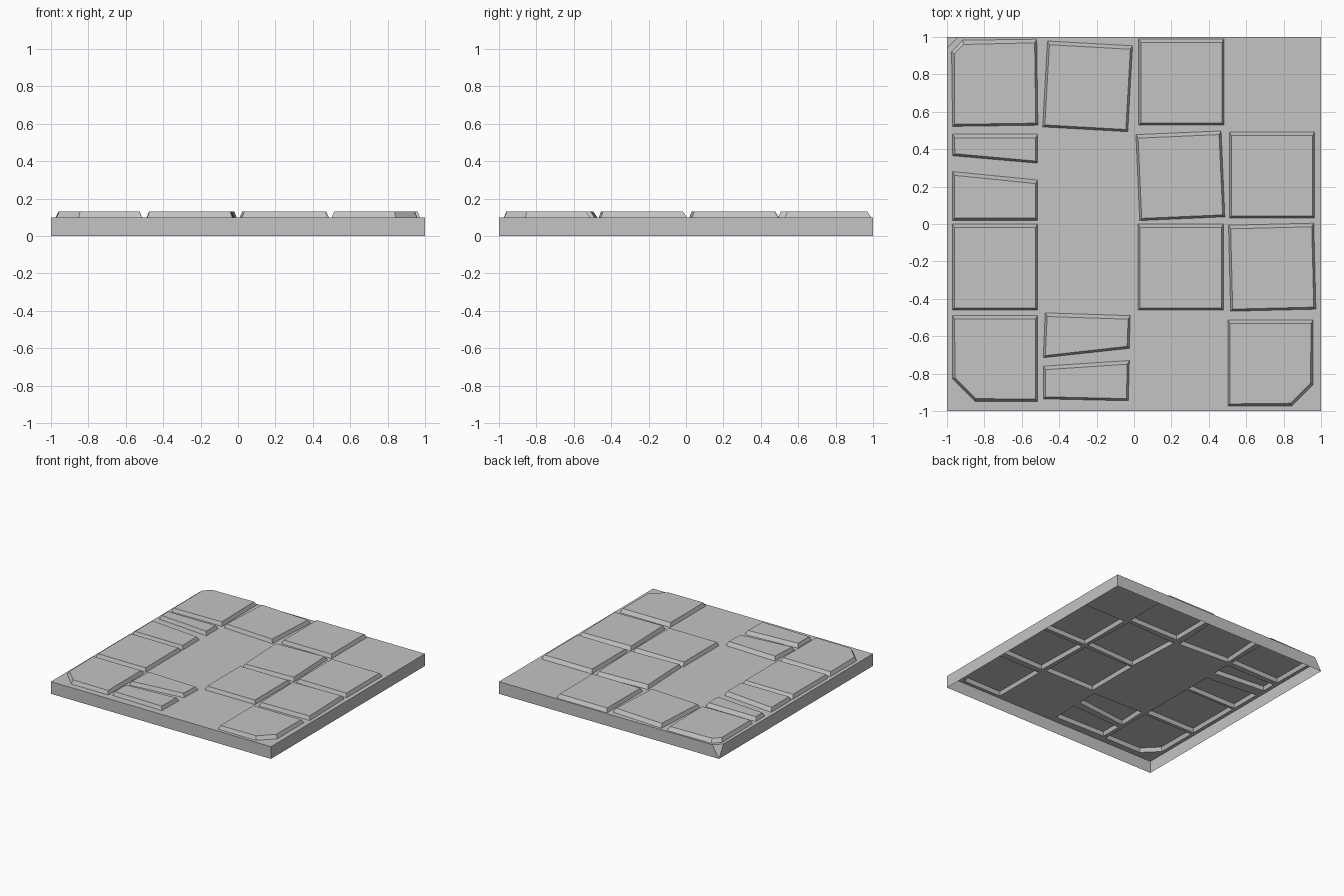
import bpy
import bmesh
from math import radians
from mathutils import Matrix, Vector

cube = bpy.data.objects.get("Cube")
if cube:
    bpy.data.objects.remove(cube, do_unlink=True)

stone = bpy.data.materials.new("stone grey")
stone.use_nodes = True
colour = (0.55, 0.55, 0.55, 1)
stone.diffuse_color = colour
stone.node_tree.nodes["Principled BSDF"].inputs["Base Color"].default_value = colour

BASE, RAISE, BEVEL = 0.1, 0.03, 0.016
HALF_X, HALF_Y = 0.228, 0.23
bm = bmesh.new()


def square(cx, cy, angle=0, cut_corner=None, cut=0):
    """Counter-clockwise outline of a square tile, optionally turned and with one corner cut."""
    corners = [Vector((sx * HALF_X, sy * HALF_Y))
               for sx, sy in ((-1, -1), (1, -1), (1, 1), (-1, 1))]
    outline = []
    for i, corner in enumerate(corners):
        if i == cut_corner:
            for other in (corners[i - 1], corners[(i + 1) % 4]):
                outline.append(corner + (other - corner).normalized() * cut)
        else:
            outline.append(corner)
    turn = Matrix.Rotation(radians(angle), 2)
    return [turn @ p + Vector((cx, cy)) for p in outline]


def add_tile(outline):
    """Raised tile with sloping sides, open underneath."""
    face = bm.faces.new([bm.verts.new((x, y, BASE)) for x, y in outline])
    face.normal_update()
    bmesh.ops.inset_individual(bm, faces=[face], thickness=BEVEL)
    middle = face.calc_center_median().y
    for v in face.verts:
        v.co.z = BASE + RAISE
        if v.co.y > middle:          # gentler slope at the back
            v.co.y -= 0.008


# Whole tiles: position, turn, and cut corner where there is one
tiles = [
    square(-0.745, 0.755, 0.8, 3, 0.06),
    square(-0.248, 0.736, -3.2),
    square(0.253, 0.76),
    square(0.248, 0.258, 2.5),
    square(0.738, 0.262),
    square(-0.743, -0.23),
    square(0.25, -0.23),
    square(0.739, -0.231, 1.4),
    square(-0.743, -0.718, 0, 0, 0.12),
    square(0.73, -0.743, 0, 1, 0.115),
]
# Tiles broken in two
tiles += [
    [(-0.97, 0.365), (-0.515, 0.325), (-0.515, 0.48), (-0.97, 0.48)],
    [(-0.97, 0.02), (-0.515, 0.02), (-0.515, 0.235), (-0.97, 0.28)],
    [(-0.485, -0.715), (-0.025, -0.665), (-0.02, -0.49), (-0.475, -0.475)],
    [(-0.485, -0.935), (-0.03, -0.945), (-0.025, -0.73), (-0.485, -0.76)],
]
for outline in tiles:
    add_tile(outline)
rim = [e for e in bm.edges if e.is_boundary]

# Slab walls, with the back left-hand top corner chipped off
CHIP = 0.06
low = [bm.verts.new((x, y, 0)) for x, y in ((-1, -1), (1, -1), (1, 1), (-1, 1))]
top = [bm.verts.new((x, y, BASE)) for x, y in
       ((-1, -1), (1, -1), (1, 1), (-1 + CHIP, 1), (-1, 1 - CHIP))]
for i in range(3):
    bm.faces.new((low[i], low[i + 1], top[i + 1], top[i]))
bm.faces.new((low[3], low[0], top[0], top[4]))
bm.faces.new((low[3], top[4], top[3]))
rim += [bm.edges.get((top[i], top[(i + 1) % 5])) for i in range(5)]

# Slab top, filled around the tiles
fill = bmesh.ops.triangle_fill(bm, use_beauty=True, edges=rim, normal=(0, 0, 1))
for f in fill["geom"]:
    if isinstance(f, bmesh.types.BMFace):
        f.normal_update()
        if f.normal.z < 0:
            f.normal_flip()

mesh = bpy.data.meshes.new("tiled_floor_slab")
bm.to_mesh(mesh)
bm.free()
mesh.materials.append(stone)
slab = bpy.data.objects.new("tiled_floor_slab", mesh)
bpy.context.collection.objects.link(slab)
